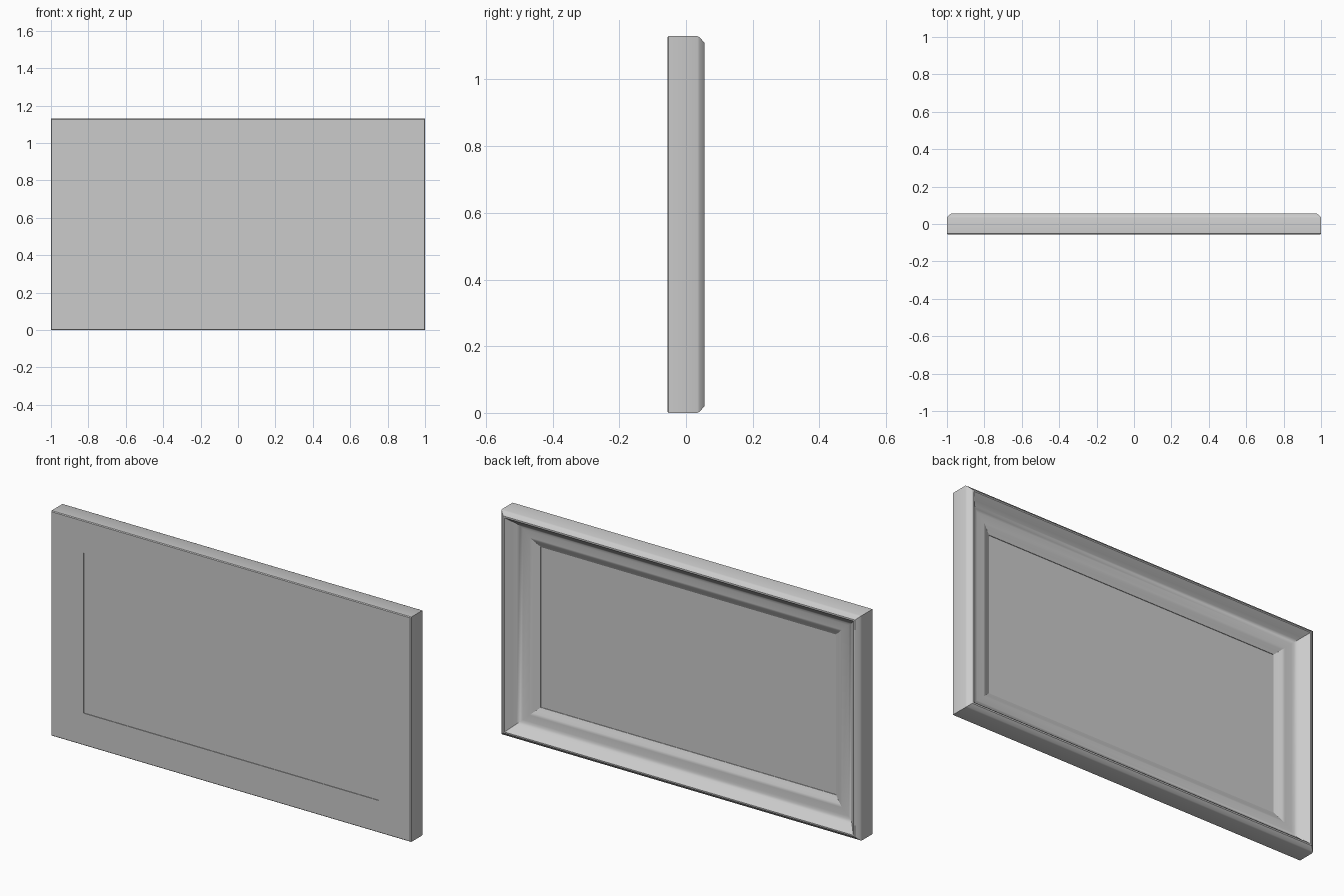
import bpy, bmesh, math

cube = bpy.data.objects.get("Cube")
if cube:
    bpy.data.objects.remove(cube)

HEIGHT = 1.13
RATIO = 0.9  # top and bottom rails are slightly slimmer than the side rails

grey = bpy.data.materials.new("plain_grey")
grey.use_nodes = True
colour = (0.6, 0.6, 0.6, 1)
grey.diffuse_color = colour
grey.node_tree.nodes["Principled BSDF"].inputs["Base Color"].default_value = colour


def finish(bm, name, angle):
    bmesh.ops.recalc_face_normals(bm, faces=bm.faces)
    mesh = bpy.data.meshes.new(name)
    bm.to_mesh(mesh)
    bm.free()
    mesh.materials.append(grey)
    ob = bpy.data.objects.new(name, mesh)
    bpy.context.collection.objects.link(ob)
    bpy.ops.object.select_all(action='DESELECT')
    ob.select_set(True)
    bpy.context.view_layer.objects.active = ob
    bpy.ops.object.shade_smooth_by_angle(angle=math.radians(angle))
    return ob


def ring(bm, inset, y):
    """Rectangle of four vertices, inset from the outer edge at depth y."""
    hx, hz = 1 - inset, HEIGHT / 2 - inset * RATIO
    return [bm.verts.new((sx * hx, y, HEIGHT / 2 + sz * hz))
            for sx, sz in ((-1, -1), (1, -1), (1, 1), (-1, 1))]


# Frame moulding: (inset, depth) section, from the front lip round to the back lip
section = [(0.18, -0.056), (0.004, -0.056), (0, -0.052), (0, 0.034),
           (0.004, 0.041), (0.022, 0.055), (0.03, 0.056)]
# Hollow cove running down from the back rim to the flat step
for i in range(1, 6):
    t = i / 5
    section.append((0.03 + 0.065 * t, 0.056 - 0.054 * math.sin(t * math.pi / 2) ** 1.2))
section += [(0.132, 0.002), (0.145, -0.003), (0.16, -0.01), (0.18, -0.018)]

bm = bmesh.new()
rings = [ring(bm, *p) for p in section]
for a, b in zip(rings, rings[1:] + rings[:1]):
    for i in range(4):
        j = (i + 1) % 4
        bm.faces.new((a[i], a[j], b[j], b[i]))
finish(bm, "frame_moulding", 30)

# Flat panel set a hair behind the front lip
bm = bmesh.new()
front, back = ring(bm, 0.18, -0.053), ring(bm, 0.18, -0.021)
bm.faces.new(front)
bm.faces.new(back)
for i in range(4):
    j = (i + 1) % 4
    bm.faces.new((front[i], front[j], back[j], back[i]))
finish(bm, "centre_panel", 20)
